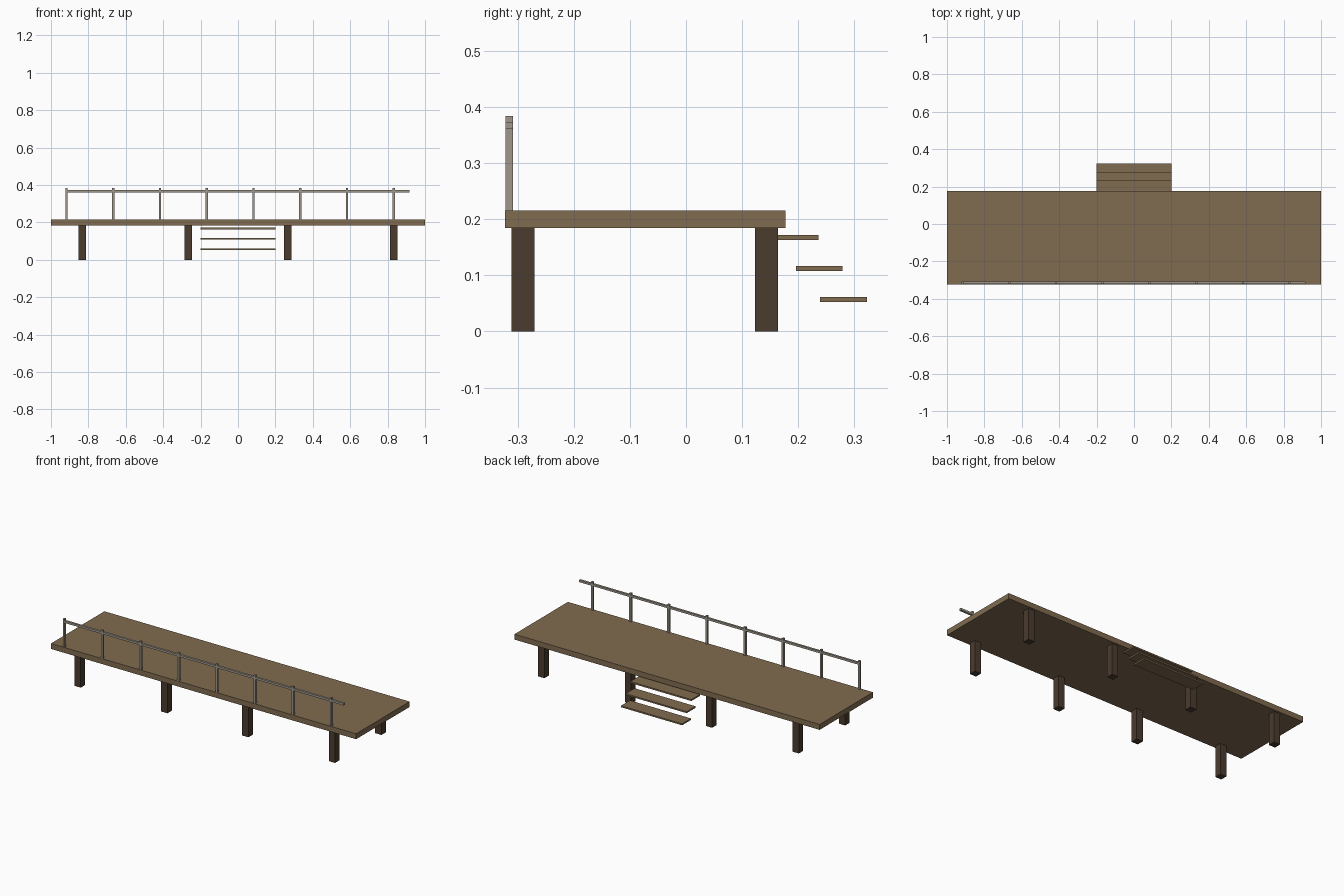
import bpy, bmesh
from mathutils import Vector

if "Cube" in bpy.data.objects:
    bpy.data.objects.remove(bpy.data.objects["Cube"])


def material(name, rgb):
    m = bpy.data.materials.new(name)
    m.diffuse_color = (*rgb, 1)
    m.use_nodes = True
    m.node_tree.nodes["Principled BSDF"].inputs["Base Color"].default_value = m.diffuse_color
    return m


deck_wood = material("deck_wood", (0.22, 0.15, 0.08))
dark_wood = material("dark_wood", (0.07, 0.045, 0.028))
rail_grey = material("rail_grey", (0.35, 0.31, 0.26))


def box(name, lo, hi, mat):
    """Box spanning two opposite corners."""
    lo, hi = Vector(lo), Vector(hi)
    bm = bmesh.new()
    bmesh.ops.create_cube(bm, size=1)
    bmesh.ops.scale(bm, vec=hi - lo, verts=bm.verts)
    mesh = bpy.data.meshes.new(name)
    bm.to_mesh(mesh)
    bm.free()
    mesh.materials.append(mat)
    obj = bpy.data.objects.new(name, mesh)
    obj.location = (lo + hi) / 2
    bpy.context.collection.objects.link(obj)
    return obj


DECK_BOTTOM, DECK_TOP = 0.184, 0.216

# Platform
box("deck", (-1, -0.3225, DECK_BOTTOM), (1, 0.1775, DECK_TOP), deck_wood)

# Support legs, two rows of four
leg = 0.0205
for row, y in (("front", -0.2905), ("back", 0.1435)):
    for i, x in enumerate((-0.8335, -0.2655, 0.2655, 0.8335)):
        box(f"{row}_leg_{i + 1}", (x - leg, y - leg, 0),
            (x + leg, y + leg, DECK_BOTTOM), dark_wood)

# Railing posts along the front edge
RAIL_Y, half = -0.315, 0.00625
for i in range(8):
    x = -0.917 + 0.25 * i
    box(f"railing_post_{i + 1}", (x - half, RAIL_Y - half, DECK_TOP),
        (x + half, RAIL_Y + half, 0.384), rail_grey)

# Handrail
box("handrail", (-0.917, RAIL_Y - half, 0.361),
    (0.917, RAIL_Y + half, 0.3735), rail_grey)

# Floating steps at the back
for i in range(3):
    y, z = 0.1525 + 0.0433 * i, 0.163 - 0.0553 * i
    box(f"step_{i + 1}", (-0.2, y, z), (0.2, y + 0.0833, z + 0.009), deck_wood)
